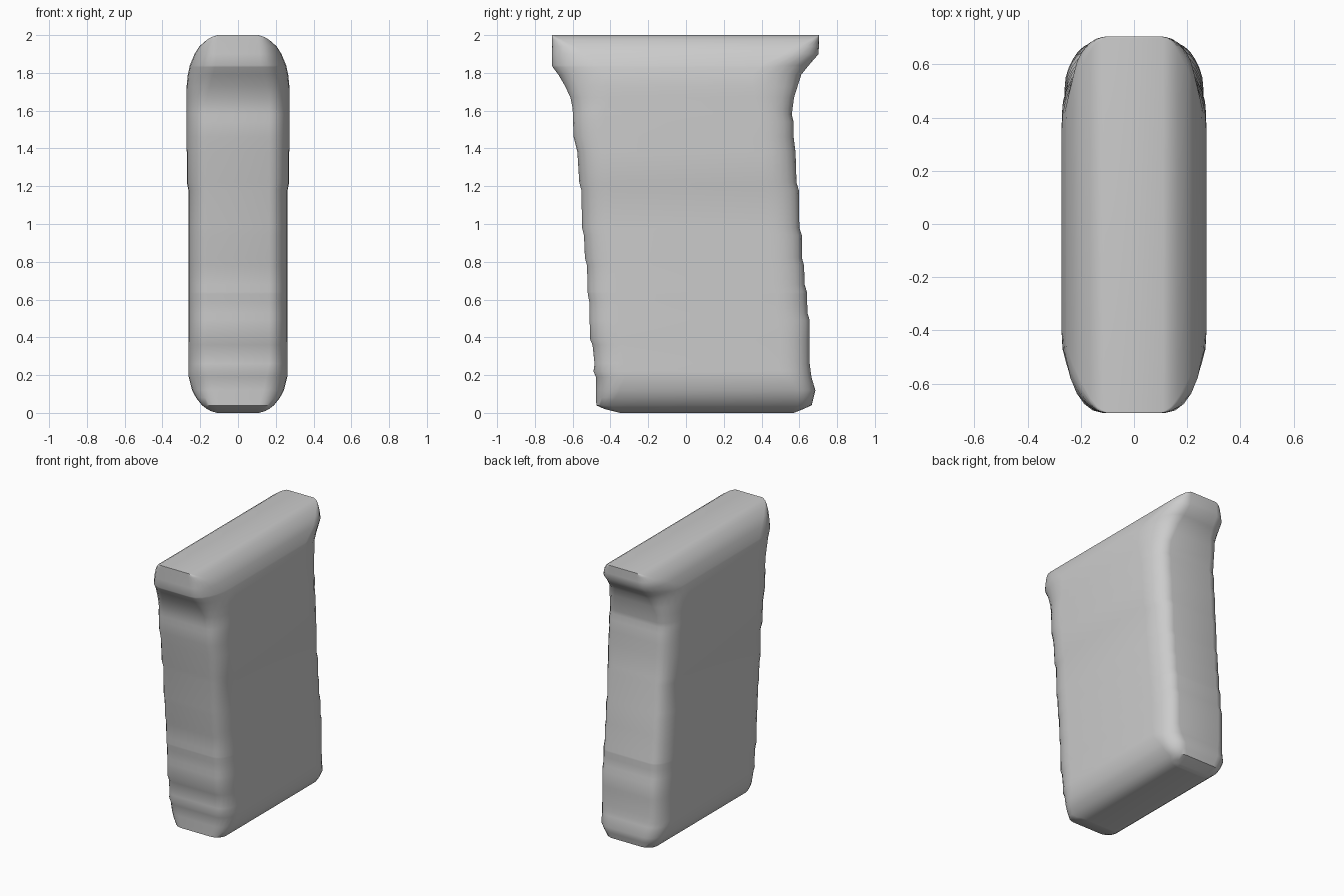
import bpy, bmesh, math

if "Cube" in bpy.data.objects:
    bpy.data.objects.remove(bpy.data.objects["Cube"])

# Side outline: (z, y) up the front and back edges, and (z, half width)
FRONT = [(0, -.35), (.02, -.43), (.04, -.475), (.19, -.477), (.22, -.49), (.26, -.484),
         (.36, -.495), (.39, -.508), (.59, -.512), (.63, -.52), (.78, -.524), (.82, -.535),
         (.94, -.54), (.98, -.55), (1.18, -.554), (1.22, -.565), (1.38, -.575),
         (1.46, -.595), (1.61, -.6), (1.67, -.612), (1.73, -.64), (1.79, -.675),
         (1.83, -.705), (1.84, -.71), (2, -.71)]
BACK = [(0, .57), (.02, .62), (.04, .665), (.12, .685), (.19, .664), (.26, .655),
        (.49, .655), (.53, .643), (.64, .64), (.68, .628), (.78, .625), (.82, .614),
        (.94, .613), (.98, .6), (1.18, .597), (1.22, .585), (1.38, .58), (1.46, .57),
        (1.54, .57), (1.58, .56), (1.67, .572), (1.79, .61), (1.84, .65), (1.9, .702), (2, .705)]
WIDTH = [(0, .11), (.01, .145), (.02, .163), (.04, .19), (.08, .222), (.12, .243),
         (.19, .261), (1.18, .263), (1.22, .271), (1.73, .272), (1.79, .266), (1.84, .255),
         (1.9, .23), (1.94, .205), (1.975, .165), (1.99, .14), (2, .11)]
FLAT = [(0, .1), (.1, .13), (.25, .165), (1.67, .165), (1.84, .12), (2, .105)]
DEPTH = [(0, .14), (.3, .17), (1.58, .17), (1.79, .26), (1.84, .28), (2, .28)]


def sample(curve, z):
    for (z0, v0), (z1, v1) in zip(curve, curve[1:]):
        if z <= z1:
            return v0 + (v1 - v0) * (z - z0) / (z1 - z0)
    return curve[-1][1]


def section(z):
    """Closed rounded cross-section at height z."""
    y0, y1, w = sample(FRONT, z), sample(BACK, z), sample(WIDTH, z)
    f = min(sample(FLAT, z), w - .004)
    r = min(1, (w - f) / (.265 - f))
    # The lip is one round bar, so its corners shrink faster towards the top
    d = max(.004, sample(DEPTH, z) * (r ** 1.6 if z > 1.8 else r))
    n = 6
    arc = [(f + (w - f) * math.sin(i / n * math.pi / 2),
            d * (1 - math.cos(i / n * math.pi / 2))) for i in range(n + 1)]
    right = [(x, y0 + t) for x, t in arc] + [(x, y1 - t) for x, t in reversed(arc)]
    return right + [(-x, y) for x, y in reversed(right)]


# Magazine body: loft through the cross-sections, cap both ends with strips
levels = sorted({z for c in (FRONT, BACK, WIDTH) for z, _ in c})
bm = bmesh.new()
rings = [[bm.verts.new((x, y, z)) for x, y in section(z)] for z in levels]
for a, b in zip(rings, rings[1:]):
    for i in range(len(a)):
        j = (i + 1) % len(a)
        bm.faces.new((a[i], a[j], b[j], b[i]))
for ring in (rings[0], rings[-1]):
    for i in range(len(ring) // 2 - 1):
        bm.faces.new((ring[i], ring[i + 1], ring[-2 - i], ring[-1 - i]))
bmesh.ops.recalc_face_normals(bm, faces=bm.faces[:])
mesh = bpy.data.meshes.new("magazine_body")
bm.to_mesh(mesh)
bm.free()
body = bpy.data.objects.new("magazine_body", mesh)
bpy.context.collection.objects.link(body)
bpy.context.view_layer.objects.active = body
body.select_set(True)
bpy.ops.object.shade_smooth_by_angle(angle=math.radians(45))
